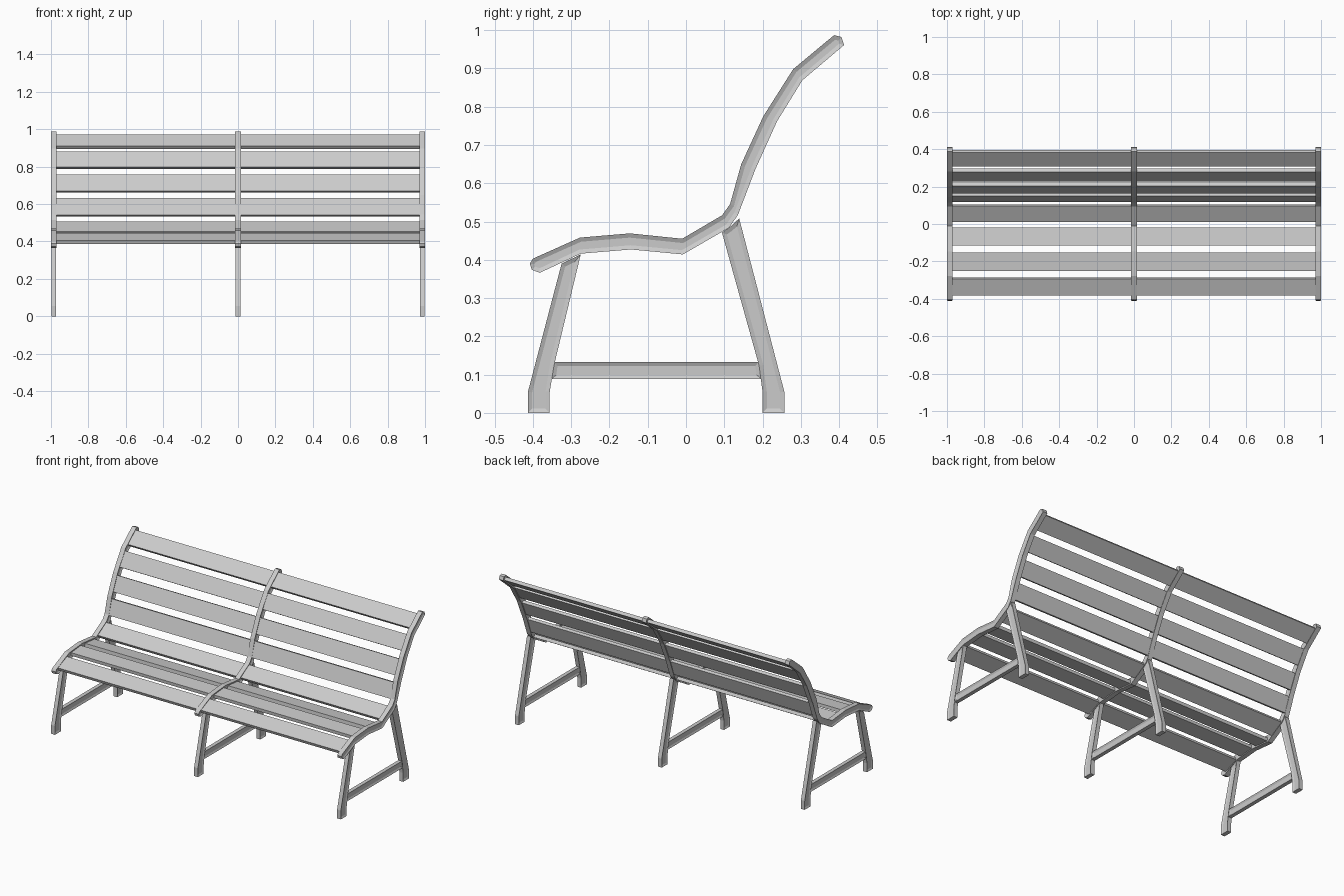
import bpy, bmesh
from math import radians
from mathutils import Matrix

cube = bpy.data.objects.get("Cube")
if cube:
    bpy.data.objects.remove(cube, do_unlink=True)

grey = bpy.data.materials.new("light_grey")
grey.use_nodes = True
grey.diffuse_color = (0.6, 0.6, 0.6, 1)
grey.node_tree.nodes["Principled BSDF"].inputs["Base Color"].default_value = (0.6, 0.6, 0.6, 1)


def add_object(name, bm):
    mesh = bpy.data.meshes.new(name)
    bm.to_mesh(mesh)
    bm.free()
    mesh.materials.append(grey)
    obj = bpy.data.objects.new(name, mesh)
    bpy.context.scene.collection.objects.link(obj)


def channel_part(name, outline, x, thickness, rim=0.011, recess=0.005):
    """Extrude a (y, z) outline along x and sink a panel into both sides."""
    bm = bmesh.new()
    face = bm.faces.new([bm.verts.new((x - thickness / 2, y, z)) for y, z in outline])
    ext = bmesh.ops.extrude_face_region(bm, geom=[face], use_keep_orig=True)
    verts = [g for g in ext["geom"] if isinstance(g, bmesh.types.BMVert)]
    bmesh.ops.translate(bm, verts=verts, vec=(thickness, 0, 0))
    bmesh.ops.recalc_face_normals(bm, faces=bm.faces)
    bm.normal_update()
    for side in [f for f in bm.faces if abs(f.normal.x) > 0.9]:
        bmesh.ops.inset_region(bm, faces=[side], thickness=rim, depth=-recess,
                               use_even_offset=True, use_boundary=True)
    add_object(name, bm)


def slat(name, y, z, angle, length=1.972, width=0.097, thickness=0.02):
    bm = bmesh.new()
    m = (Matrix.Translation((0, y, z)) @ Matrix.Rotation(radians(angle), 4, 'X')
         @ Matrix.Diagonal((length, width, thickness, 1)))
    bmesh.ops.create_cube(bm, size=1, matrix=m)
    add_object(name, bm)


# Side profiles of the frame parts
rail = [(-.408, .39), (-.40, .403), (-.277, .458), (-.147, .469), (-.01, .455),
        (.094, .516), (.115, .545), (.144, .649), (.202, .775), (.28, .898),
        (.387, .987), (.406, .982), (.413, .961), (.304, .869), (.238, .762),
        (.181, .636), (.136, .518), (.113, .484), (-.008, .414), (-.144, .427),
        (-.275, .416), (-.382, .366), (-.403, .374)]
front_leg = [(-.413, 0), (-.413, .055), (-.325, .390), (-.275, .414),
             (-.345, .123), (-.356, .055), (-.356, 0)]
rear_leg = [(.257, 0), (.257, .055), (.139, .508), (.113, .484), (.094, .471),
            (.191, .123), (.2, .055), (.2, 0)]
brace = [(-.352, .088), (-.345, .133), (.19, .133), (.198, .088)]

# Three identical frames
for side, x in (("right", -.985), ("middle", 0), ("left", .985)):
    channel_part(side + "_rail", rail, x, .03)
    channel_part(side + "_front_leg", front_leg, x, .026)
    channel_part(side + "_rear_leg", rear_leg, x, .026)
    channel_part(side + "_brace", brace, x, .024)

# Slats follow the rail: position in y and z, then tilt
seat = [(-.334, .414, 22), (-.201, .443, 5), (-.067, .440, -6), (.058, .473, 30)]
back = [(.143, .583, 71), (.193, .709, 65.5), (.262, .835, 58), (.352, .933, 39)]
for group, slats in (("seat", seat), ("back", back)):
    for i, (y, z, angle) in enumerate(slats, 1):
        slat(f"{group}_slat_{i}", y, z, angle)
